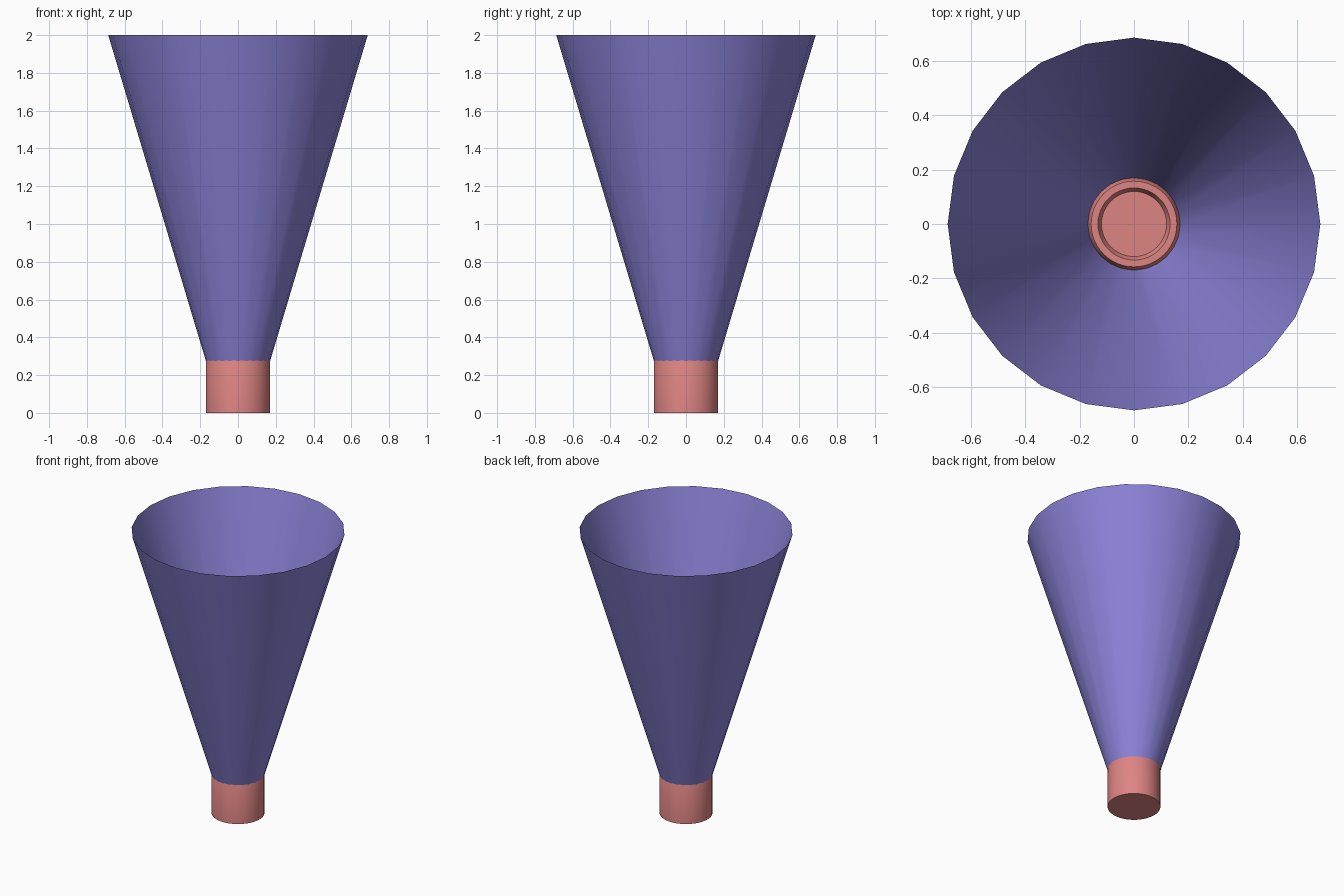
import bpy
import bmesh
from math import cos, sin, tau

if "Cube" in bpy.data.objects:
    bpy.data.objects.remove(bpy.data.objects["Cube"])


def make_material(name, rgb):
    mat = bpy.data.materials.new(name)
    mat.use_nodes = True
    color = (*rgb, 1)
    mat.diffuse_color = color
    mat.node_tree.nodes["Principled BSDF"].inputs["Base Color"].default_value = color
    return mat


def lathe(name, profile, sides, mat, capped=False):
    """Revolve (radius, height) points around z, optionally closing both ends."""
    bm = bmesh.new()
    rings = [[bm.verts.new((r * cos(tau * i / sides), r * sin(tau * i / sides), z))
              for i in range(sides)] for r, z in profile]
    for low, high in zip(rings, rings[1:]):
        for i in range(sides):
            j = (i + 1) % sides
            bm.faces.new((low[i], low[j], high[j], high[i]))
    if capped:
        bm.faces.new(rings[0][::-1])
        bm.faces.new(rings[-1])
    mesh = bpy.data.meshes.new(name)
    bm.to_mesh(mesh)
    bm.free()
    mesh.materials.append(mat)
    obj = bpy.data.objects.new(name, mesh)
    bpy.context.collection.objects.link(obj)
    bpy.ops.object.select_all(action="DESELECT")
    obj.select_set(True)
    bpy.context.view_layer.objects.active = obj
    bpy.ops.object.shade_smooth_by_angle()
    return obj


violet = make_material("violet", (0.26, 0.225, 0.69))
coral = make_material("coral", (0.73, 0.235, 0.227))

# Thin open flared cone
neck, joint = 0.17, 0.275
lathe("flared_cone", [(neck, joint), (0.687, 2.0)], 24, violet)

# Solid round base with a raised, bevelled rim around a flat floor
rim_top = joint + 0.03
lathe("base", [(neck, 0), (neck, joint), (0.158, rim_top),
               (0.133, rim_top), (0.12, joint)], 48, coral, capped=True)
